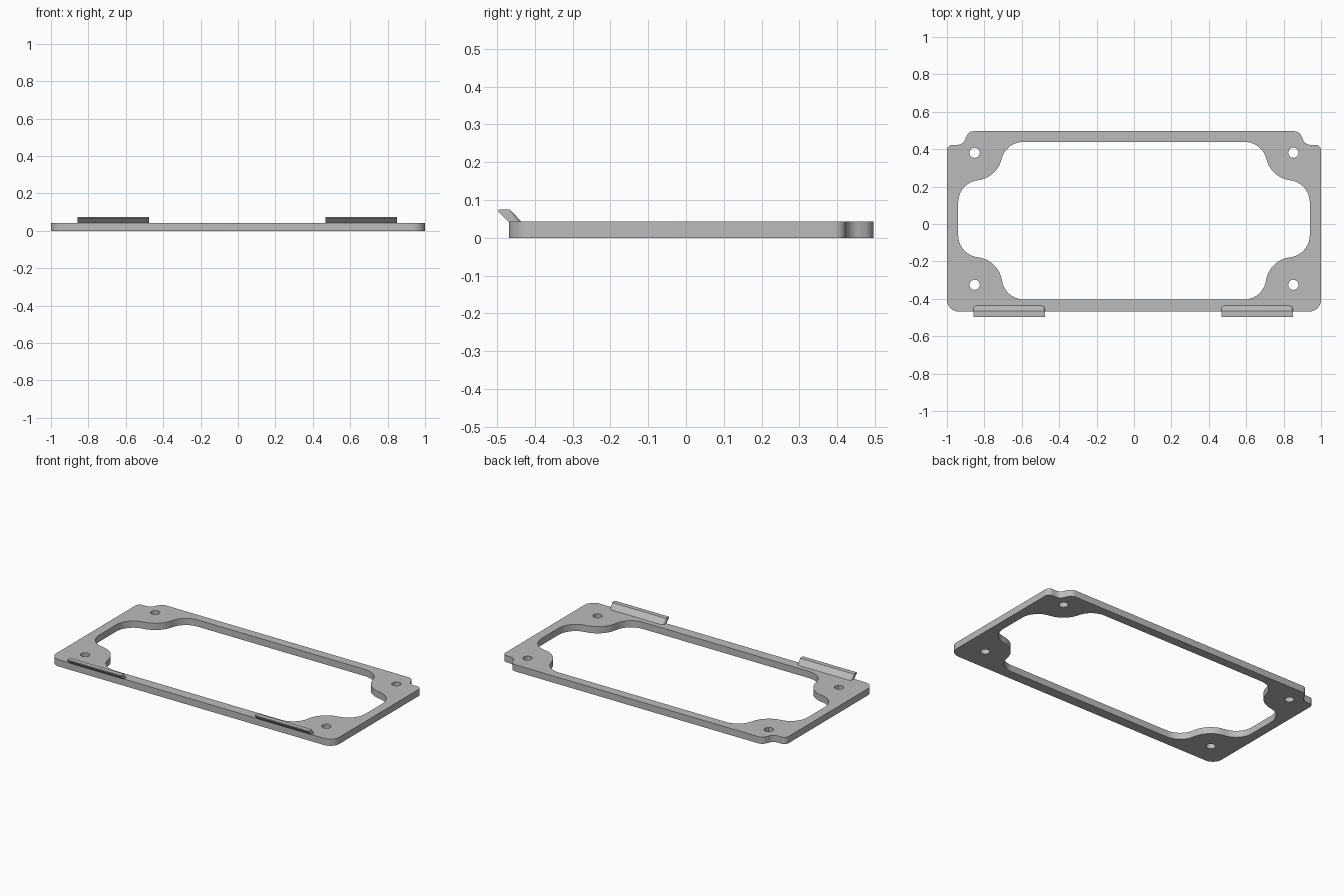
import bpy, bmesh
from math import cos, sin, atan2, sqrt, radians, pi

cube = bpy.data.objects.get("Cube")
if cube:
    bpy.data.objects.remove(cube, do_unlink=True)

THICK = 0.043
HOLE_X, HOLE_R = 0.852, 0.028
BOSS_R, FILLET_R = 0.148, 0.12

grey = bpy.data.materials.new("plain grey")
grey.use_nodes = True
grey.diffuse_color = (0.5, 0.5, 0.5, 1)
grey.node_tree.nodes["Principled BSDF"].inputs["Base Color"].default_value = (0.5, 0.5, 0.5, 1)


def arc(cx, cy, r, a0, a1, n=10):
    """Points of an arc, angles in radians."""
    return [(cx + r * cos(a0 + (a1 - a0) * i / n), cy + r * sin(a0 + (a1 - a0) * i / n))
            for i in range(n + 1)]


def deg_arc(cx, cy, r, a0, a1):
    return arc(cx, cy, r, radians(a0), radians(a1))


def mirrored(half):
    """Close a left half outline with its mirror image."""
    return half + [(-x, y) for x, y in reversed(half)]


def boss_corner(edge_y, hole_y):
    """Window corner curving around a screw boss, from the long edge to the short edge."""
    reach = BOSS_R + FILLET_R
    ay = edge_y - FILLET_R
    ax = -HOLE_X + sqrt(reach ** 2 - (ay - hole_y) ** 2)
    bx = -0.94 + FILLET_R
    by = hole_y - sqrt(reach ** 2 - (bx + HOLE_X) ** 2)
    a = atan2(ay - hole_y, ax + HOLE_X)
    b = atan2(by - hole_y, bx + HOLE_X)
    return (arc(ax, ay, FILLET_R, pi / 2, a + pi)
            + arc(-HOLE_X, hole_y, BOSS_R, a, b)[1:-1]
            + arc(bx, by, FILLET_R, b + pi, pi))


def finish(bm, name):
    bmesh.ops.recalc_face_normals(bm, faces=bm.faces)
    mesh = bpy.data.meshes.new(name)
    bm.to_mesh(mesh)
    bm.free()
    mesh.materials.append(grey)
    obj = bpy.data.objects.new(name, mesh)
    bpy.context.collection.objects.link(obj)
    bpy.ops.object.select_all(action='DESELECT')
    obj.select_set(True)
    bpy.context.view_layer.objects.active = obj
    bpy.ops.object.shade_smooth_by_angle(angle=radians(30))
    return obj


# Frame outline: stepped back corners, rounded front corners
outer = mirrored(deg_arc(-0.857, 0.456, 0.04, 90, 160)
                 + deg_arc(-0.945, 0.468, 0.045, -10, -90)
                 + deg_arc(-0.97, 0.393, 0.03, 90, 180)
                 + deg_arc(-0.935, -0.404, 0.065, 180, 270))

# Window outline with four bosses
front = [(x, -y) for x, y in reversed(boss_corner(0.404, 0.325))]
window = mirrored(boss_corner(0.439, 0.381) + front)

# Screw holes
holes = [deg_arc(sx * HOLE_X, y, HOLE_R, 0, 324 + 18)
         for sx in (-1, 1) for y in (0.381, -0.325)]

# Frame plate
bm = bmesh.new()
for loop in [outer, window] + holes:
    verts = [bm.verts.new((x, y, 0)) for x, y in loop]
    for i, v in enumerate(verts):
        bm.edges.new((verts[i - 1], v))
bmesh.ops.triangle_fill(bm, use_beauty=True, edges=bm.edges[:], normal=(0, 0, 1))
top = bmesh.ops.extrude_face_region(bm, geom=bm.faces[:])["geom"]
bmesh.ops.translate(bm, vec=(0, 0, THICK),
                    verts=[g for g in top if isinstance(g, bmesh.types.BMVert)])
finish(bm, "frame_plate")


def clip(name, cx):
    """Leaning lip: stacked outlines with rounded back corners at the foot."""
    half_w = 0.191
    bm = bmesh.new()
    rings = []
    # height, front y, back y, back corner radius
    for z, y0, y1, r in ((THICK - 0.003, -0.467, -0.434, 0.02),
                         (0.068, -0.496, -0.459, 0.01),
                         (0.075, -0.496, -0.466, 0.004)):
        half = deg_arc(-half_w + r, y1 - r, r, 90, 180) + [(-half_w, y0)]
        rings.append([bm.verts.new((cx + x, y, z)) for x, y in mirrored(half)])
    for low, high in zip(rings, rings[1:]):
        for i in range(len(low)):
            bm.faces.new((low[i - 1], low[i], high[i], high[i - 1]))
    bm.faces.new(rings[0])
    bm.faces.new(rings[-1])
    finish(bm, name)


clip("right_clip", -0.668)
clip("left_clip", 0.658)
